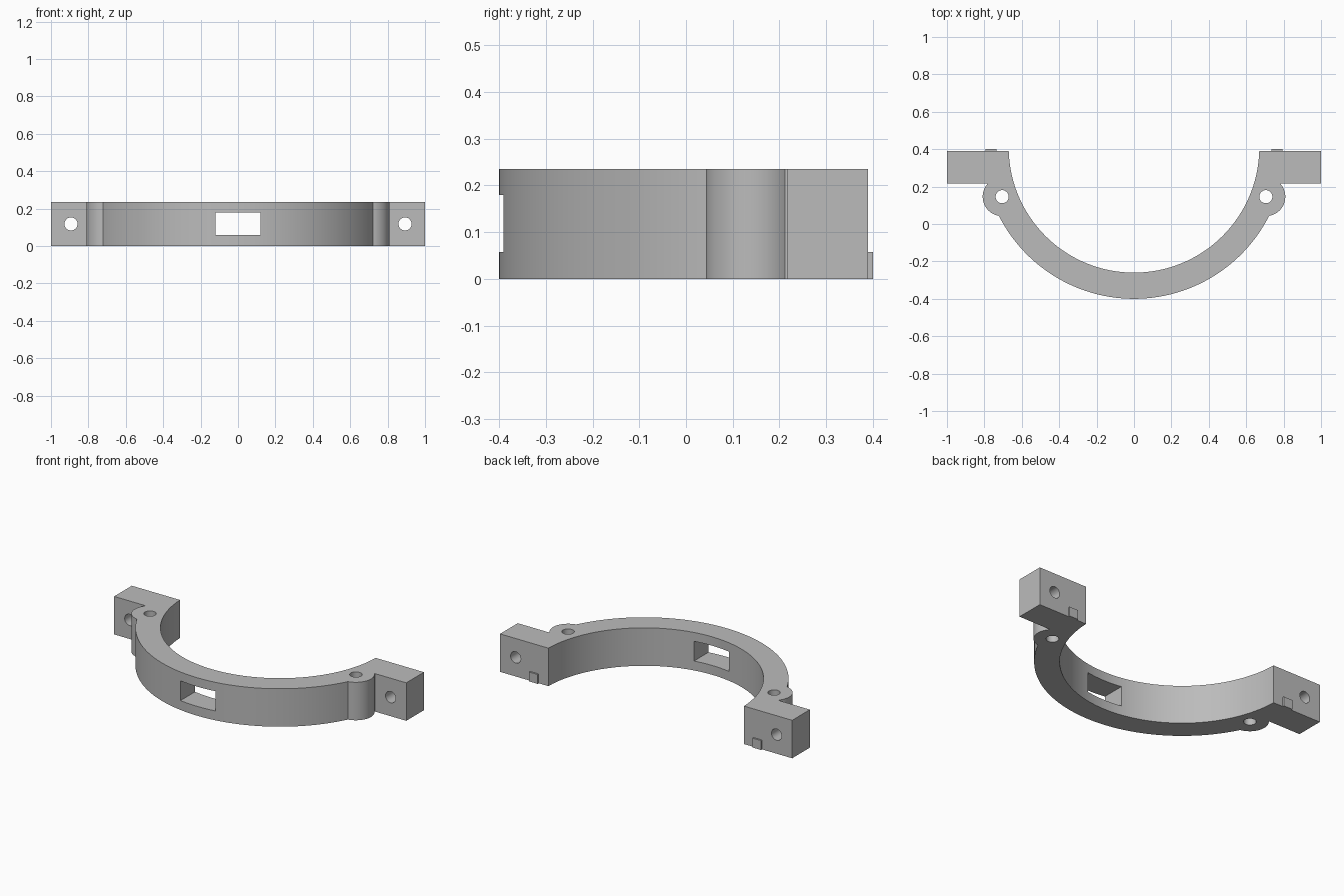
import bpy, bmesh, math
from mathutils import Matrix

if "Cube" in bpy.data.objects:
    bpy.data.objects.remove(bpy.data.objects["Cube"])

H = 0.235                      # clamp height
CY, RI, RO = 0.41, 0.67, 0.81  # ring centre y, inner and outer radius
BX, BY, BR = 0.705, 0.146, 0.104  # boss centre and radius
BACK, FRONT = 0.39, 0.217      # block back and front y

grey = bpy.data.materials.new("plain grey")
grey.diffuse_color = (0.5, 0.5, 0.5, 1)
grey.use_nodes = True
grey.node_tree.nodes["Principled BSDF"].inputs["Base Color"].default_value = grey.diffuse_color


def add_object(name, bm):
    bmesh.ops.recalc_face_normals(bm, faces=bm.faces)
    mesh = bpy.data.meshes.new(name)
    bm.to_mesh(mesh)
    bm.free()
    mesh.materials.append(grey)
    ob = bpy.data.objects.new(name, mesh)
    bpy.context.collection.objects.link(ob)
    return ob


def arc(cx, cy, r, a0, a1, n):
    return [(cx + r * math.cos(a0 + (a1 - a0) * i / n),
             cy + r * math.sin(a0 + (a1 - a0) * i / n)) for i in range(n + 1)]


def box(name, x0, x1, y0, y1, z0, z1):
    bm = bmesh.new()
    bmesh.ops.create_cube(bm, size=1, matrix=Matrix.Translation(
        ((x0 + x1) / 2, (y0 + y1) / 2, (z0 + z1) / 2)) @ Matrix.Diagonal(
        (x1 - x0, y1 - y0, z1 - z0, 1)))
    return add_object(name, bm)


def rod(name, matrix):
    bm = bmesh.new()
    bmesh.ops.create_cone(bm, cap_ends=True, segments=40, radius1=0.035,
                          radius2=0.035, depth=0.6, matrix=matrix)
    return add_object(name, bm)


# where the boss circle meets the ring's outer circle
dist = math.hypot(BX, BY - CY)
mid = math.atan2(BY - CY, BX)
half = math.acos((RO**2 + dist**2 - BR**2) / (2 * RO * dist))


def boss_angle(a):
    return math.atan2(CY + RO * math.sin(a) - BY, RO * math.cos(a) - BX)


# right half outline: inner arc, end block, boss, outer arc
down = -math.pi / 2
right = arc(0, CY, RI, down, math.asin((BACK - CY) / RI), 56)
right += [(1, BACK), (1, FRONT)]
right += arc(0, CY, RO, math.asin((FRONT - CY) / RO), mid + half, 1)
right += arc(BX, BY, BR, boss_angle(mid + half), boss_angle(mid - half), 24)[1:-1]
right += arc(0, CY, RO, mid - half, down, 44)
outline = right + [(-x, y) for x, y in reversed(right[1:-1])]

# half ring clamp body
bm = bmesh.new()
face = bm.faces.new([bm.verts.new((x, y, 0)) for x, y in outline])
top = bmesh.ops.extrude_face_region(bm, geom=[face])
bmesh.ops.translate(bm, vec=(0, 0, H),
                    verts=[v for v in top["geom"] if isinstance(v, bmesh.types.BMVert)])
clamp = add_object("half_ring_clamp", bm)

# cutters: front window, upright boss holes, block screw holes
cutters = [box("window_cutter", -0.12, 0.12, -0.6, 0, 0.058, 0.18)]
for s, side in ((1, "right"), (-1, "left")):
    cutters.append(rod(side + "_boss_hole_cutter", Matrix.Translation((s * BX, BY, H / 2))))
    cutters.append(rod(side + "_screw_hole_cutter", Matrix.Translation(
        (s * 0.893, 0.3, 0.118)) @ Matrix.Rotation(math.pi / 2, 4, "X")))
    # small locating tab on the back of the block
    xs = sorted((s * 0.735, s * 0.795))
    box(side + "_locating_tab", xs[0], xs[1], BACK - 0.01, 0.4, 0, 0.058)

bpy.context.view_layer.objects.active = clamp
clamp.select_set(True)
for c in cutters:
    mod = clamp.modifiers.new(c.name, "BOOLEAN")
    mod.operation = "DIFFERENCE"
    mod.solver = "EXACT"
    mod.object = c
    bpy.ops.object.modifier_apply(modifier=mod.name)
for c in cutters:
    bpy.data.objects.remove(c, do_unlink=True)

bpy.ops.object.shade_smooth_by_angle(angle=math.radians(30))
